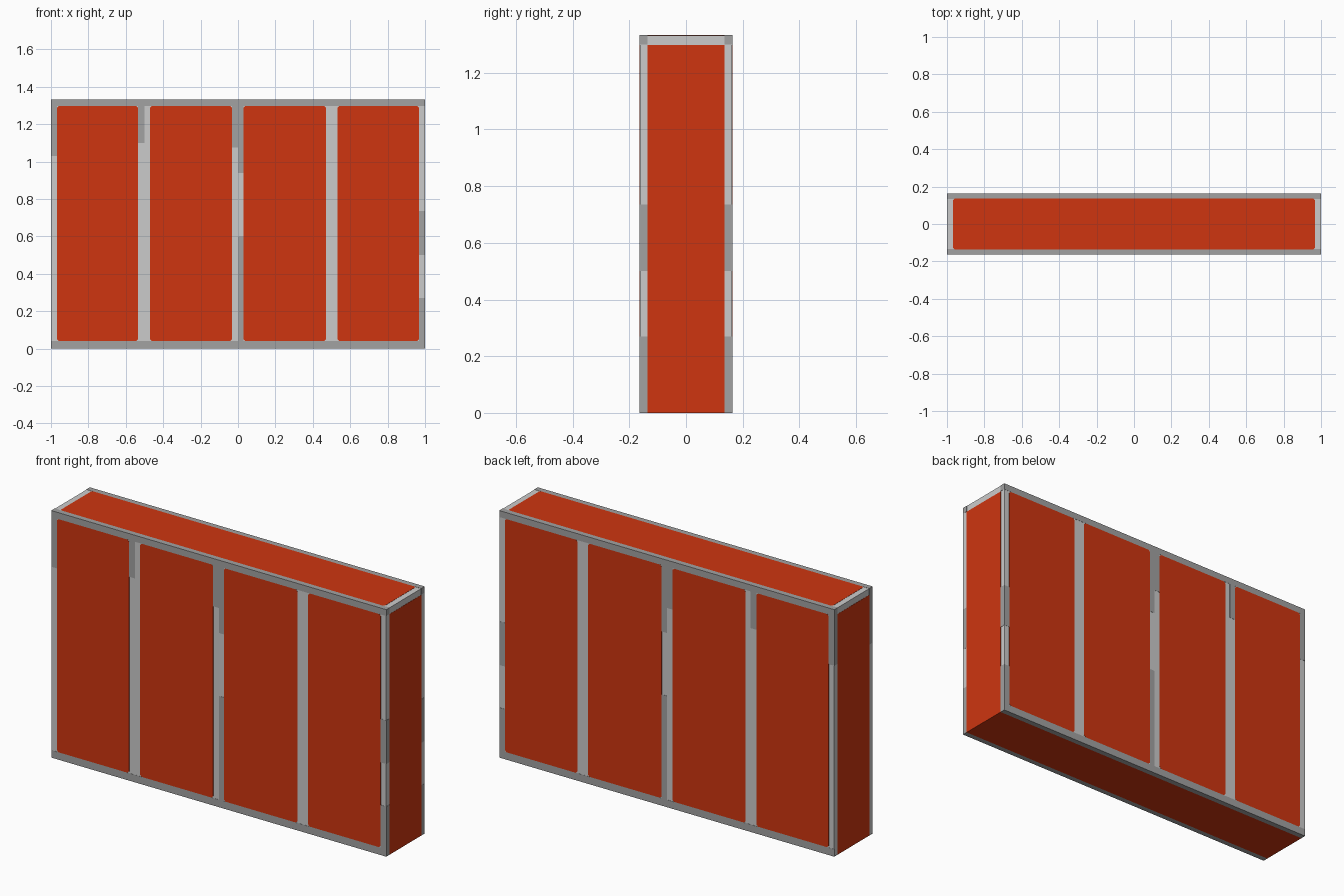
import bpy
from mathutils import Vector

if "Cube" in bpy.data.objects:
    bpy.data.objects.remove(bpy.data.objects["Cube"])

X, Y, H = 1.0, 0.164, 1.333   # half width, half depth, height
T = 0.001                     # thickness of the painted plates


def material(name, rgb):
    m = bpy.data.materials.new(name)
    m.diffuse_color = (*rgb, 1)
    m.use_nodes = True
    m.node_tree.nodes["Principled BSDF"].inputs["Base Color"].default_value = m.diffuse_color
    return m


red = material("orange red", (0.62, 0.036, 0.005))
light = material("light grey", (0.60, 0.60, 0.60))
dark = material("dark grey", (0.36, 0.36, 0.36))

# side: (axis of u, axis of v, outward normal, plane distance)
EX, EY, EZ = Vector((1, 0, 0)), Vector((0, 1, 0)), Vector((0, 0, 1))
SIDES = {
    "front": (EX, EZ, -EY, Y), "back": (EX, EZ, EY, Y),
    "right": (EY, EZ, EX, X), "left": (EY, EZ, -EX, X),
    "top": (EX, EY, EZ, H), "bottom": (EX, EY, -EZ, 0),
}


def add_mesh(name, verts, faces, mat):
    me = bpy.data.meshes.new(name)
    me.from_pydata([tuple(v) for v in verts], [], faces)
    me.materials.append(mat)
    ob = bpy.data.objects.new(name, me)
    bpy.context.collection.objects.link(ob)
    return ob


def plate(name, side, u0, u1, v0, v1, mat, c=0.0):
    """Thin plate on one side of the body, with corners cut by c."""
    u, v, n, d = SIDES[side]
    if c:
        pts = [(u0 + c, v0), (u1 - c, v0), (u1, v0 + c), (u1, v1 - c),
               (u1 - c, v1), (u0 + c, v1), (u0, v1 - c), (u0, v0 + c)]
    else:
        pts = [(u0, v0), (u1, v0), (u1, v1), (u0, v1)]
    if u.cross(v).dot(n) < 0:
        pts.reverse()
    k = len(pts)
    verts = [u * a + v * b + n * e for e in (d - T, d) for a, b in pts]
    faces = [list(range(k, 2 * k)), list(range(k - 1, -1, -1))]
    faces += [(i, (i + 1) % k, k + (i + 1) % k, k + i) for i in range(k)]
    return add_mesh(f"{side}_{name}", verts, faces, mat)


# Light grey body
bx, by = X - T, Y - T
corners = [(x, y, z) for z in (T, H - T)
           for x, y in ((-bx, -by), (bx, -by), (bx, by), (-bx, by))]
add_mesh("body", corners,
         [(3, 2, 1, 0), (4, 5, 6, 7), (0, 1, 5, 4), (1, 2, 6, 5),
          (2, 3, 7, 6), (3, 0, 4, 7)], light)

# Front and back: four tall panels and dark worn parts of the frame
for s in ("front", "back"):
    for u0, u1 in ((-0.967, -0.535), (-0.47, -0.033),
                   (0.03, 0.47), (0.533, 0.967)):
        plate("panel", s, u0, u1, 0.04, 1.298, red, 0.01)
    plate("top_rail", s, -X, X, 1.298, H, dark)
    plate("bottom_rail", s, -X, X, 0, 0.04, dark)
    for u0, u1, v0, v1 in ((-X, -0.967, 1.03, 1.298),
                           (-0.535, -0.5, 1.10, 1.298),
                           (-0.033, 0, 1.075, 1.298),
                           (0, 0.03, 0.94, 1.298),
                           (0, 0.03, 0.04, 0.60),
                           (0.967, X, 0.50, 0.735),
                           (0.967, X, 0.04, 0.27)):
        plate("dark_strip", s, u0, u1, v0, v1, dark)

# Ends: one panel each, dark patches along the upright edges
for s, bands in (("right", ((0, 0.27), (0.50, 0.735), (1.30, H))),
                 ("left", ((1.03, H),))):
    plate("panel", s, -0.135, 0.135, 0, 1.298, red)
    for u0, u1 in ((-Y, -0.135), (0.135, Y)):
        for v0, v1 in bands:
            plate("dark_edge", s, u0, u1, v0, v1, dark)

# Top and bottom: one long panel with dark long edges
for s, w in (("top", 0.967), ("bottom", X)):
    plate("panel", s, -w, w, -0.135, 0.135, red, 0.008 if s == "top" else 0)
    for v0, v1 in ((-Y, -0.135), (0.135, Y)):
        plate("dark_edge", s, -X, X, v0, v1, dark)
